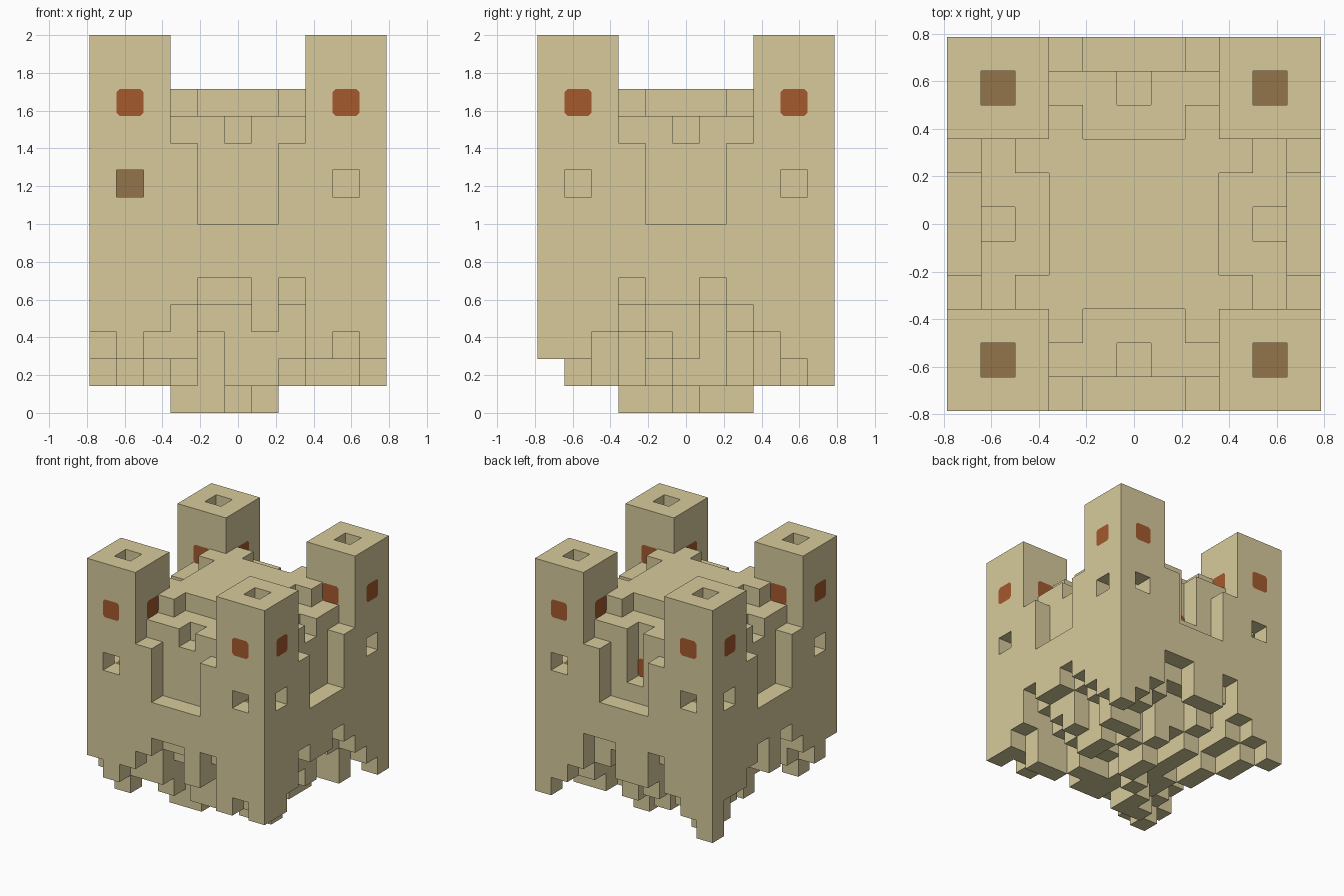
import bpy, bmesh, random
from mathutils import Vector

random.seed(11)
if "Cube" in bpy.data.objects:
    bpy.data.objects.remove(bpy.data.objects["Cube"], do_unlink=True)

U = 2 / 14          # edge of one block
N = 11              # blocks across
MID = N // 2
EDGE = N - 1


def material(name, rgb):
    m = bpy.data.materials.new(name)
    m.use_nodes = True
    m.diffuse_color = (*rgb, 1)
    m.node_tree.nodes["Principled BSDF"].inputs["Base Color"].default_value = (*rgb, 1)
    return m


SAND = material("sandstone", (0.68, 0.59, 0.33))
RED = material("red banner", (0.37, 0.1, 0.027))
BROWN = material("brown floor", (0.29, 0.175, 0.07))


def place(x, y, z):
    return Vector(((x - N / 2) * U, (y - N / 2) * U, z * U))


def finish(name, bm, mats):
    me = bpy.data.meshes.new(name)
    bm.to_mesh(me)
    bm.free()
    for m in mats:
        me.materials.append(m)
    ob = bpy.data.objects.new(name, me)
    bpy.context.collection.objects.link(ob)
    return ob


# ragged underside: lowest block of every column along the four sides
FRONT = [3, 2, 3, 4, 5, 5, 3, 5, 2, 3, 2]
RIGHT = [2, 2, 3, 5, 4, 4, 5, 4, 3, 2, 1]
BACK = [1, 2, 3, 5, 3, 3, 5, 5, 3, 2, 1]
LEFT = [3, 2, 3, 4, 5, 3, 5, 4, 3, 3, 1]
# hanging tips and the columns just inside the sides
TIPS = {(3, 3), (4, 3), (4, 4), (5, 5), (6, 6), (6, 7)}
INNER = {(1, 1): 1, (2, 1): 2, (3, 1): 2, (4, 1): 4, (5, 1): 4, (6, 1): 3,
         (7, 1): 4, (7, 2): 2, (9, 1): 2, (9, 2): 1, (9, 3): 4, (9, 4): 3,
         (9, 5): 2, (9, 6): 4, (9, 7): 3}


def bottom(x, y):
    if y == 0:
        return FRONT[x]
    if x == EDGE:
        return RIGHT[y]
    if y == EDGE:
        return BACK[x]
    if x == 0:
        return LEFT[y]
    if (x, y) in TIPS:
        return 0
    if (x, y) in INNER:
        return INNER[x, y]
    dx, dy = abs(x - MID), abs(y - MID)
    ring = max(dx, dy)
    if min(dx, dy) >= 3:                      # under the towers
        return random.choice((1, 2, 3))
    if ring == 4:
        return random.choice((2, 3, 4))
    if ring == 3:
        return random.choice((1, 2, 3))
    return random.choice((1, 1, 2, 3))


# stepped top: towers, outer wall, inner wall, keep roof
def top(x, y):
    dx, dy = abs(x - MID), abs(y - MID)
    ring, side = max(dx, dy), min(dx, dy)
    if side >= 3:
        return 14
    if ring == 5:
        return 10 if side == 2 else 7
    if ring == 4:
        return 10 if side == 0 else 11
    if ring == 3 and side < 2:
        return 11
    return 12


blocks = {(x, y, z) for x in range(N) for y in range(N)
          for z in range(bottom(x, y), top(x, y))}

# tower shafts and the windows into them
for tx in (1, 9):
    for ty in (1, 9):
        blocks -= {(tx, ty, z) for z in range(8, 14)}
        blocks -= {(0 if tx == 1 else EDGE, ty, 8), (tx, 0 if ty == 1 else EDGE, 8)}

# doorway niche in the back wall
blocks -= {(MID, 9, z) for z in (8, 9, 10)}

SIDES = [Vector(v) for v in ((1, 0, 0), (-1, 0, 0), (0, 1, 0),
                             (0, -1, 0), (0, 0, 1), (0, 0, -1))]


def frame(n):
    a = Vector((n.y, n.z, n.x))
    return a, n.cross(a)


# outer skin of a group of blocks
def skin(name, cells):
    bm = bmesh.new()
    made = {}
    for c in sorted(cells):
        for n in SIDES:
            if tuple(int(v) for v in Vector(c) + n) in blocks:
                continue
            a, b = frame(n)
            centre = Vector(c) + Vector((.5, .5, .5)) + n / 2
            ring = []
            for s, t in ((-1, -1), (1, -1), (1, 1), (-1, 1)):
                p = centre + (a * s + b * t) / 2
                key = tuple(round(v) for v in p)
                if key not in made:
                    made[key] = bm.verts.new(place(*key))
                ring.append(made[key])
            f = bm.faces.new(ring)
            shaft = c[0] in (1, 9) and c[1] in (1, 9) and c[2] == 7
            f.material_index = int(shaft and n.z > 0)
    return finish(name, bm, (SAND, BROWN))


def in_tower(c):
    return min(abs(c[0] - MID), abs(c[1] - MID)) >= 3


skin("underside", {c for c in blocks if c[2] < 6})
skin("towers", {c for c in blocks if c[2] >= 6 and in_tower(c)})
skin("keep_and_walls", {c for c in blocks if c[2] >= 6 and not in_tower(c)})


# flat plate lying on a block face, with corners clipped if asked
def plate(bm, centre, n, clip):
    a, b = frame(n)
    h, k = 0.5, 0.5 - clip
    pts = ((-k, -h), (k, -h), (h, -k), (h, k), (k, h), (-k, h), (-h, k), (-h, -k))
    if not clip:
        pts = ((-h, -h), (h, -h), (h, h), (-h, h))
    bm.faces.new([bm.verts.new(place(*(centre + a * s + b * t + n * 0.02)))
                  for s, t in pts])


# red banners on all four faces of every tower, and one in the niche
bm = bmesh.new()
for tx in (1.5, 9.5):
    for ty in (1.5, 9.5):
        for n in SIDES[:4]:
            plate(bm, Vector((tx, ty, 11.5)) + n * 1.5, n, 0.12)
plate(bm, Vector((MID + .5, 9, 8.5)), SIDES[2], 0.12)
finish("banners", bm, (RED,))

# brown panel behind one front window
bm = bmesh.new()
plate(bm, Vector((1.5, 2, 8.5)), SIDES[3], 0)
finish("shaft_panel", bm, (BROWN,))
